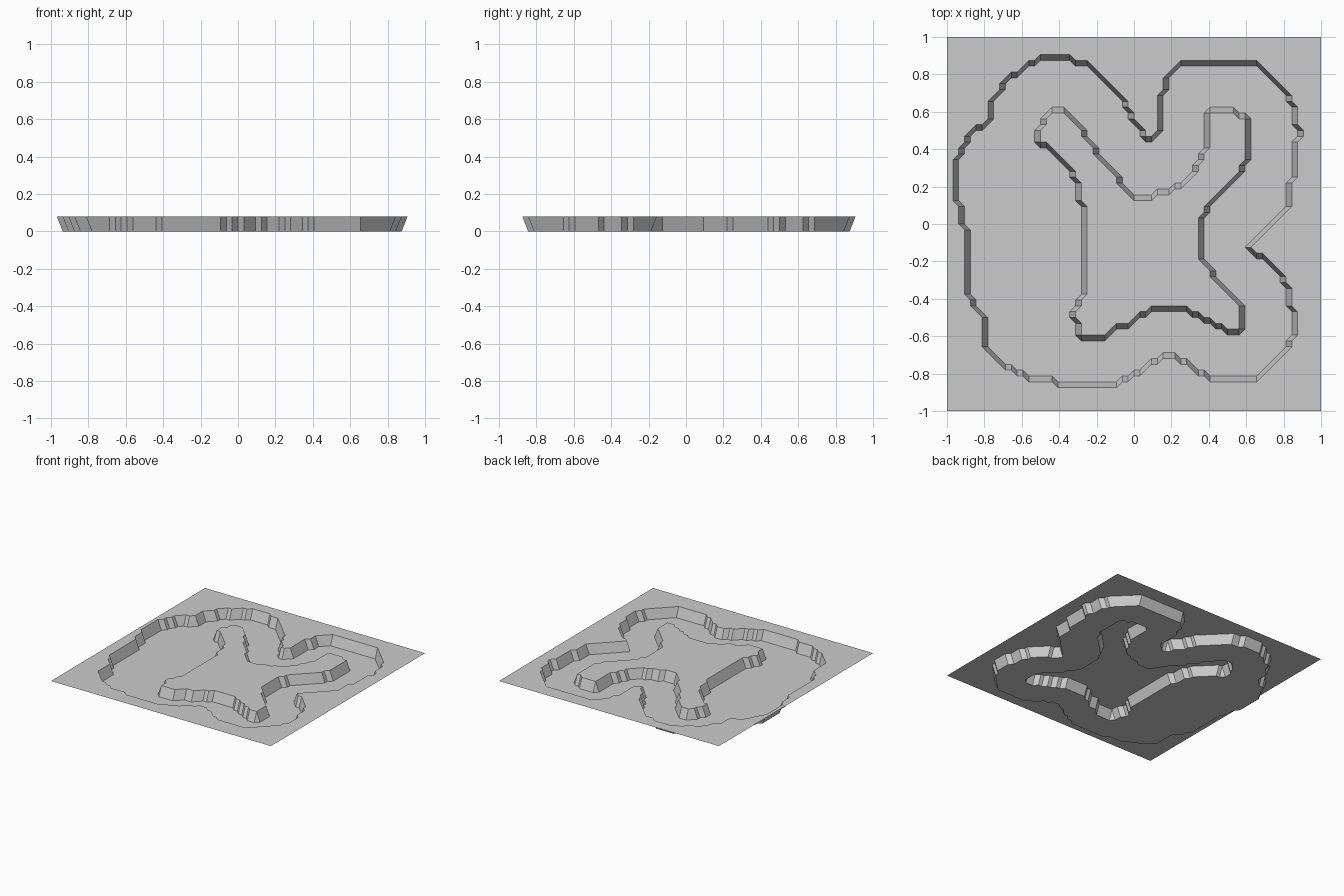
import bpy
import bmesh
import math
from mathutils import Vector
from mathutils.geometry import intersect_point_line

cube = bpy.data.objects.get("Cube")
if cube:
    bpy.data.objects.remove(cube, do_unlink=True)

HALF = 32            # grid cells from the centre to the edge
CELL = 1 / HALF
HEIGHT = 0.08        # depth of the sunken track

# Outer rim of the track, in grid cells, clockwise from the back left lobe
outer_rim = [
    (-15, 29), (-11, 29), (-10, 28), (-8, 28), (-2, 22), (-1, 20), (1, 17), (2, 15),
    (3, 15), (4, 16), (4, 22), (5, 23), (5, 25), (8, 28), (21, 28), (26, 23),
    (28, 20), (28, 17), (29, 16), (29, 15), (28, 14), (28, 8), (27, 7), (27, 3),
    (20, -4), (24, -7), (27, -11), (27, -14), (28, -15), (28, -19), (26, -22),
    (21, -27), (13, -27), (9, -24), (7, -23), (5, -23), (0, -26), (-3, -28),
    (-13, -28), (-14, -27), (-17, -27), (-23, -24), (-26, -21), (-26, -16),
    (-29, -12), (-29, -1), (-30, 0), (-30, 3), (-31, 4), (-31, 9), (-30, 12),
    (-28, 16), (-25, 18), (-25, 20), (-22, 25), (-19, 27), (-17, 28),
]

# Foot of the raised island inside the track, clockwise from its back left arm
island_foot = [
    (-13, 20), (-12, 20), (-9, 17), (-5, 11), (0, 5), (3, 5), (4, 6), (6, 6),
    (9, 8), (11, 11), (12, 13), (12, 19), (13, 20), (17, 20), (20, 18), (20, 12),
    (18, 8), (13, 3), (12, 1), (12, -6), (15, -10), (19, -14), (19, -18),
    (18, -19), (16, -19), (13, -17), (9, -15), (3, -15), (0, -17), (-3, -18),
    (-5, -20), (-9, -20), (-10, -19), (-10, -17), (-11, -16), (-11, -15),
    (-9, -12), (-9, 3), (-10, 4), (-10, 7), (-12, 10), (-14, 12), (-17, 14),
    (-17, 16), (-15, 19),
]


def edges(outline):
    return zip(outline, outline[1:] + outline[:1])


def strictly_inside(x, y, outline):
    """True when a grid point lies inside the outline and not on it."""
    inside = False
    point = Vector((x, y, 0))
    for (ax, ay), (bx, by) in edges(outline):
        start, end = Vector((ax, ay, 0)), Vector((bx, by, 0))
        near, t = intersect_point_line(point, start, end)
        if -0.01 < t < 1.01 and (near - point).length < 0.3:
            return False
        if (ay > y) != (by > y) and x < ax + (bx - ax) * (y - ay) / (by - ay):
            inside = not inside
    return inside


# Classify every grid point as ground, island or track
zone = {}
for x in range(-HALF, HALF + 1):
    for y in range(-HALF, HALF + 1):
        if not strictly_inside(x, y, outer_rim):
            zone[x, y] = "ground"
        elif strictly_inside(x, y, island_foot):
            zone[x, y] = "island"
        else:
            zone[x, y] = "track_floor"


def is_low(p):
    return zone[p] == "track_floor"


def split_cell(a, b, c, d):
    """Split a bank cell along the diagonal whose ends are level."""
    if sum(map(is_low, (a, b, c, d))) == 2 and is_low(a) != is_low(c):
        return [(a, b, c, d)]
    if is_low(a) == is_low(c):
        return [(a, b, c), (a, c, d)]
    return [(a, b, d), (b, c, d)]


# Sort the cells into parts; mixed cells become sloping banks
parts = {"ground": [], "island": [], "track_floor": [], "outer_bank": [], "island_bank": []}
for x in range(-HALF, HALF):
    for y in range(-HALF, HALF):
        cell = [(x, y), (x + 1, y), (x + 1, y + 1), (x, y + 1)]
        kinds = {zone[p] for p in cell}
        if len(kinds) == 1:
            parts[kinds.pop()].append(cell)
        else:
            bank = "island_bank" if "island" in kinds else "outer_bank"
            for face in split_cell(*cell):
                levels = {zone[p] for p in face}
                if len(levels) == 1:
                    parts[levels.pop()].append(face)
                else:
                    parts[bank].append(face)

# One plain grey for everything
grey = bpy.data.materials.new("plain_grey")
grey.use_nodes = True
colour = (0.6, 0.6, 0.6, 1)
grey.diffuse_color = colour
for node in grey.node_tree.nodes:
    if node.type == "BSDF_PRINCIPLED":
        node.inputs["Base Color"].default_value = colour


def build_part(name, faces):
    bm = bmesh.new()
    verts = {}
    for face in faces:
        for p in face:
            if p not in verts:
                z = 0 if is_low(p) else HEIGHT
                verts[p] = bm.verts.new((p[0] * CELL, p[1] * CELL, z))
        bm.faces.new([verts[p] for p in face])
    # Merge flat runs of the banks into long panels
    if name.endswith("bank"):
        bmesh.ops.dissolve_limit(bm, angle_limit=math.radians(1),
                                 verts=bm.verts[:], edges=bm.edges[:])
    mesh = bpy.data.meshes.new(name)
    bm.to_mesh(mesh)
    bm.free()
    mesh.materials.append(grey)
    part = bpy.data.objects.new(name, mesh)
    bpy.context.collection.objects.link(part)


for name, faces in parts.items():
    build_part(name, faces)
